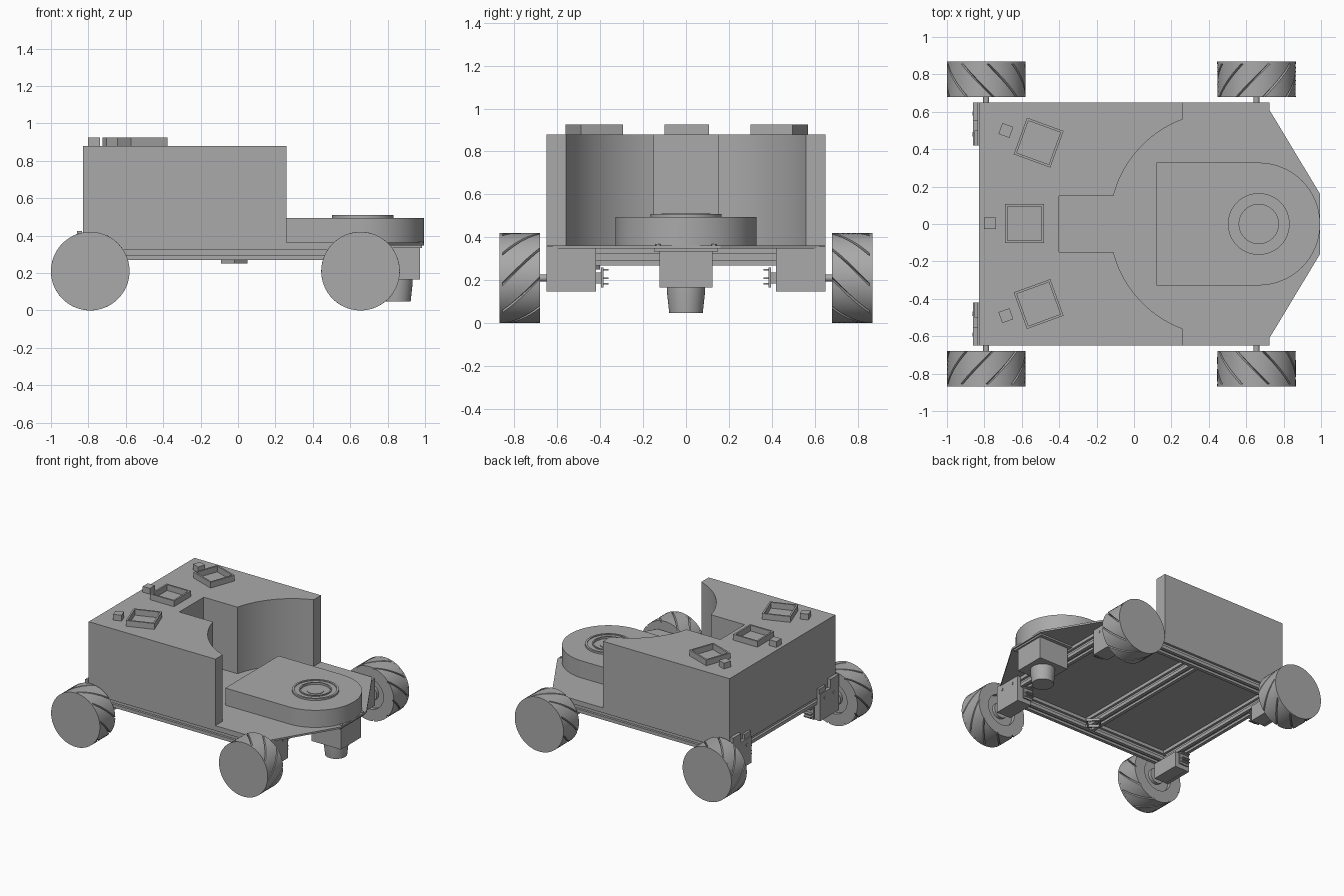
import bpy, bmesh
from math import sin, cos, pi, radians, atan2
from mathutils import Matrix, Vector

if "Cube" in bpy.data.objects:
    bpy.data.objects.remove(bpy.data.objects["Cube"], do_unlink=True)

grey = bpy.data.materials.new("plain_grey")
grey.use_nodes = True
COLOUR = (0.4, 0.4, 0.4, 1)
grey.diffuse_color = COLOUR
grey.node_tree.nodes["Principled BSDF"].inputs["Base Color"].default_value = COLOUR
parts = []


def loft(name, rings, matrix=Matrix(), closed=False):
    """Bridge equal-length rings of points; cap the ends unless closed."""
    bm = bmesh.new()
    loops = [[bm.verts.new(matrix @ Vector(p)) for p in ring] for ring in rings]
    pairs = list(zip(loops, loops[1:])) + ([(loops[-1], loops[0])] if closed else [])
    n = len(loops[0])
    for a, b in pairs:
        for i in range(n):
            j = (i + 1) % n
            bm.faces.new((a[i], a[j], b[j], b[i]))
    if not closed:
        bm.faces.new(loops[0][::-1])
        bm.faces.new(loops[-1])
    bmesh.ops.recalc_face_normals(bm, faces=bm.faces)
    mesh = bpy.data.meshes.new(name)
    bm.to_mesh(mesh)
    bm.free()
    mesh.materials.append(grey)
    ob = bpy.data.objects.new(name, mesh)
    bpy.context.collection.objects.link(ob)
    parts.append(ob)
    return ob


def prism(name, outline, z0, z1, matrix=Matrix()):
    return loft(name, [[(x, y, z) for x, y in outline] for z in (z0, z1)], matrix)


def box(name, x0, x1, y0, y1, z0, z1, matrix=Matrix()):
    return prism(name, [(x0, y0), (x1, y0), (x1, y1), (x0, y1)], z0, z1, matrix)


def circle(r, z, n, phase=0.0):
    return [(r * cos(2 * pi * i / n + phase), r * sin(2 * pi * i / n + phase), z)
            for i in range(n)]


def lathe(name, profile, matrix, n=48, closed=False, phase=0.0):
    return loft(name, [circle(r, z, n, phase) for r, z in profile], matrix, closed)


def at(x, y, z):
    return Matrix.Translation((x, y, z))


def arc(cx, r, a0, a1, n):
    return [(cx + r * cos(a0 + (a1 - a0) * i / n), r * sin(a0 + (a1 - a0) * i / n))
            for i in range(n + 1)]


# Main housing with round bay and rear slot
BAY, BAY_R = 0.468, 0.597
a_out, a_in = atan2(0.56, 0.26 - BAY), atan2(0.15, -0.11 - BAY)
upper = arc(BAY, BAY_R, a_out, a_in, 24)
half = [(-0.83, 0.65), (0.26, 0.65)] + upper + [(-0.4, 0.15)]
prism("housing", half + [(x, -y) for x, y in reversed(half)], 0.36, 0.88)

# Deck plate with tapered nose
nose = [(-0.83, 0.65), (0.7, 0.65), (0.995, 0.16)]
prism("deck_plate", nose + [(x, -y) for x, y in reversed(nose)], 0.348, 0.362)

# Turntable base with rounded nose and bearing ring
prism("turntable_base", [(0.12, -0.328)] + arc(0.667, 0.328, -pi / 2, pi / 2, 40)
      + [(0.12, 0.328)], 0.362, 0.495)
hub = at(0.667, 0, 0.495)
lathe("bearing_outer_ring", [(0.165, 0), (0.165, 0.014), (0.15, 0.014), (0.15, 0)], hub, closed=True)
lathe("bearing_inner_ring", [(0.15, 0), (0.15, 0.008), (0.115, 0.008), (0.115, 0)], hub, closed=True)
lathe("bearing_lip", [(0.115, 0), (0.115, 0.015), (0.105, 0.015), (0.105, 0)], hub, closed=True)
lathe("bearing_cap", [(0.06, 0), (0.06, 0.004)], hub)

# Open square sockets and small blocks on the roof
for name, x, y, turn, bx, by in (("left", -0.51, 0.435, -20, -0.685, 0.5),
                                 ("middle", -0.585, 0.003, 0, -0.77, 0.003),
                                 ("right", -0.51, -0.428, 20, -0.685, -0.49)):
    rot = Matrix.Rotation(radians(turn), 4, "Z")
    ro, ri = 0.104 * 2 ** 0.5, 0.091 * 2 ** 0.5
    lathe(name + "_socket", [(ro, 0), (ro, 0.045), (ri, 0.045), (ri, 0)],
          at(x, y, 0.88) @ rot, 4, True, pi / 4)
    box(name + "_roof_block", -0.031, 0.031, -0.031, 0.031, 0, 0.045, at(bx, by, 0.88) @ rot)


# Slotted frame rails
def rail(name, start, length, axis):
    h, s, d = 0.04, 0.014, 0.018
    quarter = [(h, h), (h, s), (h - d, s), (h - d, -s), (h, -s)]
    outline = []
    for k in range(4):
        c, sn = round(cos(-k * pi / 2)), round(sin(-k * pi / 2))
        outline += [(c * x - sn * y, sn * x + c * y) for x, y in quarter]
    turn = (Matrix.Rotation(pi / 2, 4, "Y") if axis == "x"
            else Matrix.Rotation(-pi / 2, 4, "X"))
    prism(name, outline, 0, length, at(*start, 0.309) @ turn)


for s, side in ((1, "left"), (-1, "right")):
    rail(side + "_side_rail", (-0.83, s * 0.61), 1.53, "x")
for x, place in ((-0.79, "rear"), (-0.07, "middle"), (0.66, "front")):
    rail(place + "_cross_rail", (x, -0.57), 1.14, "y")


# Wheels with slanted rollers, hubs, axles and motor mounts
def wheel(name, matrix, hand):
    rollers, steps = 9, 8
    radii = (0.197, 0.21, 0.21, 0.21, 0.21, 0.21, 0.21)
    offsets = (0, 0.06, 0.24, 0.42, 0.6, 0.78, 0.96)
    angles = [2 * pi * (k + o) / rollers for k in range(rollers) for o in offsets]
    rim = list(radii) * rollers

    def ring(z, twist, fixed=None):
        return [((fixed or r) * cos(a + twist), (fixed or r) * sin(a + twist), z)
                for r, a in zip(rim, angles)]
    rings = [ring(0.03, 0, 0.12), ring(0, 0, 0.12)]
    rings += [ring(0.178 * i / steps, hand * 0.85 * i / steps) for i in range(steps + 1)]
    loft(name + "_rollers", rings, matrix)
    lathe(name + "_outer_disc", [(0.21, 0.176), (0.21, 0.19)], matrix, 64)
    lathe(name + "_hub", [(0.06, 0.005), (0.06, 0.04)], matrix, 32)
    lathe(name + "_axle", [(0.016, -0.06), (0.016, 0.04)], matrix, 16)


for s, side in ((1, "left"), (-1, "right")):
    for x, end, place in ((0.655, 1, "front"), (-0.79, -1, "rear")):
        name = place + "_" + side
        wheel(name, at(x, s * 0.68, 0.21) @ Matrix.Rotation(-s * pi / 2, 4, "X"), s * end)
        # Local frame: +x points to the end of the frame, +y to the wheel
        m = at(x, 0, 0) @ Matrix.Diagonal((end, s, 1, 1))
        box(name + "_motor_box", -0.055, 0.05, 0.42, 0.65, 0.15, 0.27, m)
        box(name + "_mount_plate", 0.045, 0.07, 0.42, 0.65, 0.148, 0.356, m)
        for y in (0.48, 0.59):
            lathe(name + "_bolt", [(0.011, 0), (0.011, 0.004)],
                  m @ at(0.07, y, 0.31) @ Matrix.Rotation(pi / 2, 4, "Y"), 12)
        if place == "rear":
            box(name + "_mount_tab", 0.045, 0.07, 0.55, 0.65, 0.35, 0.425, m)
            box(name + "_mount_low_tab", 0.045, 0.062, 0.42, 0.5, 0.35, 0.395, m)
        # Motor encoder and its pins
        box(name + "_encoder", -0.04, 0.04, 0.385, 0.395, 0.165, 0.26, m)
        box(name + "_encoder_neck", -0.02, 0.02, 0.39, 0.42, 0.185, 0.235, m)
        for z in (0.18, 0.205, 0.245):
            box(name + "_encoder_pin", -0.03, 0.03, 0.36, 0.39, z, z + 0.008, m)

# Sensor under the nose
box("sensor_mount", 0.7, 0.985, -0.15, 0.15, 0.335, 0.35)
box("sensor_box", 0.72, 0.972, -0.123, 0.123, 0.165, 0.337)
lathe("sensor_nozzle", [(0.078, 0), (0.088, 0.09), (0.088, 0.12)], at(0.845, 0, 0.048))
for y in (-0.13, 0.13):
    lathe("nose_screw", [(0.012, 0), (0.012, 0.006)], at(0.98, y, 0.362), 12)

# Small loop handle below the middle rail
lathe("under_loop", [(0.07, 0), (0.07, 0.02), (0.055, 0.02), (0.055, 0)],
      at(-0.02, -0.47, 0.25), 4, True)

# Smooth the round surfaces, keep the edges crisp
bpy.ops.object.select_all(action="DESELECT")
for ob in parts:
    ob.select_set(True)
bpy.context.view_layer.objects.active = parts[0]
bpy.ops.object.shade_smooth_by_angle(angle=radians(25))
